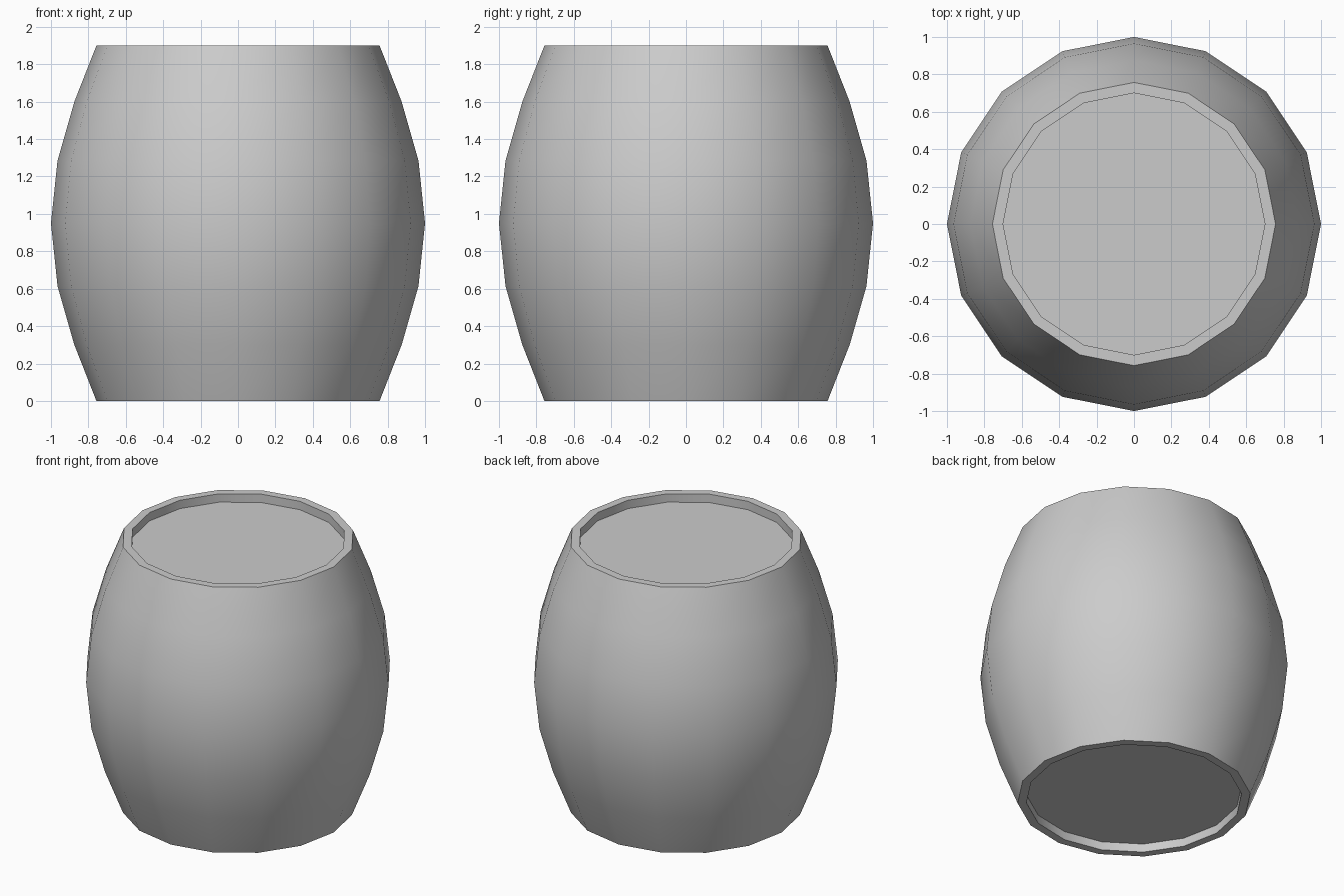
import bpy, bmesh, math

if "Cube" in bpy.data.objects:
    bpy.data.objects.remove(bpy.data.objects["Cube"])

SIDES = 16
HEIGHT = 1.9
RIM, RECESS = 0.70, 0.06

# Half profile (radius, z) from bottom recess up to top recess
outer = [(0.757, 0), (0.875, 0.30), (0.965, 0.615), (1.0, HEIGHT / 2)]
half = [(RIM, RECESS), (RIM, 0)] + outer
profile = half + [(r, HEIGHT - z) for r, z in reversed(half[:-1])]

# Barrel body: rings swept around z, closed by recessed lids
bm = bmesh.new()
rings = []
for r, z in profile:
    rings.append([bm.verts.new((r * math.cos(math.tau * i / SIDES),
                                r * math.sin(math.tau * i / SIDES), z))
                  for i in range(SIDES)])
for low, high in zip(rings, rings[1:]):
    for i in range(SIDES):
        j = (i + 1) % SIDES
        bm.faces.new((low[i], low[j], high[j], high[i]))
bm.faces.new(rings[0][::-1])
bm.faces.new(rings[-1])
bmesh.ops.recalc_face_normals(bm, faces=bm.faces)

mesh = bpy.data.meshes.new("barrel")
bm.to_mesh(mesh)
bm.free()
barrel = bpy.data.objects.new("barrel", mesh)
bpy.context.collection.objects.link(barrel)

# Smooth sides, crisp rims
bpy.context.view_layer.objects.active = barrel
barrel.select_set(True)
bpy.ops.object.shade_smooth_by_angle(angle=math.radians(40))
